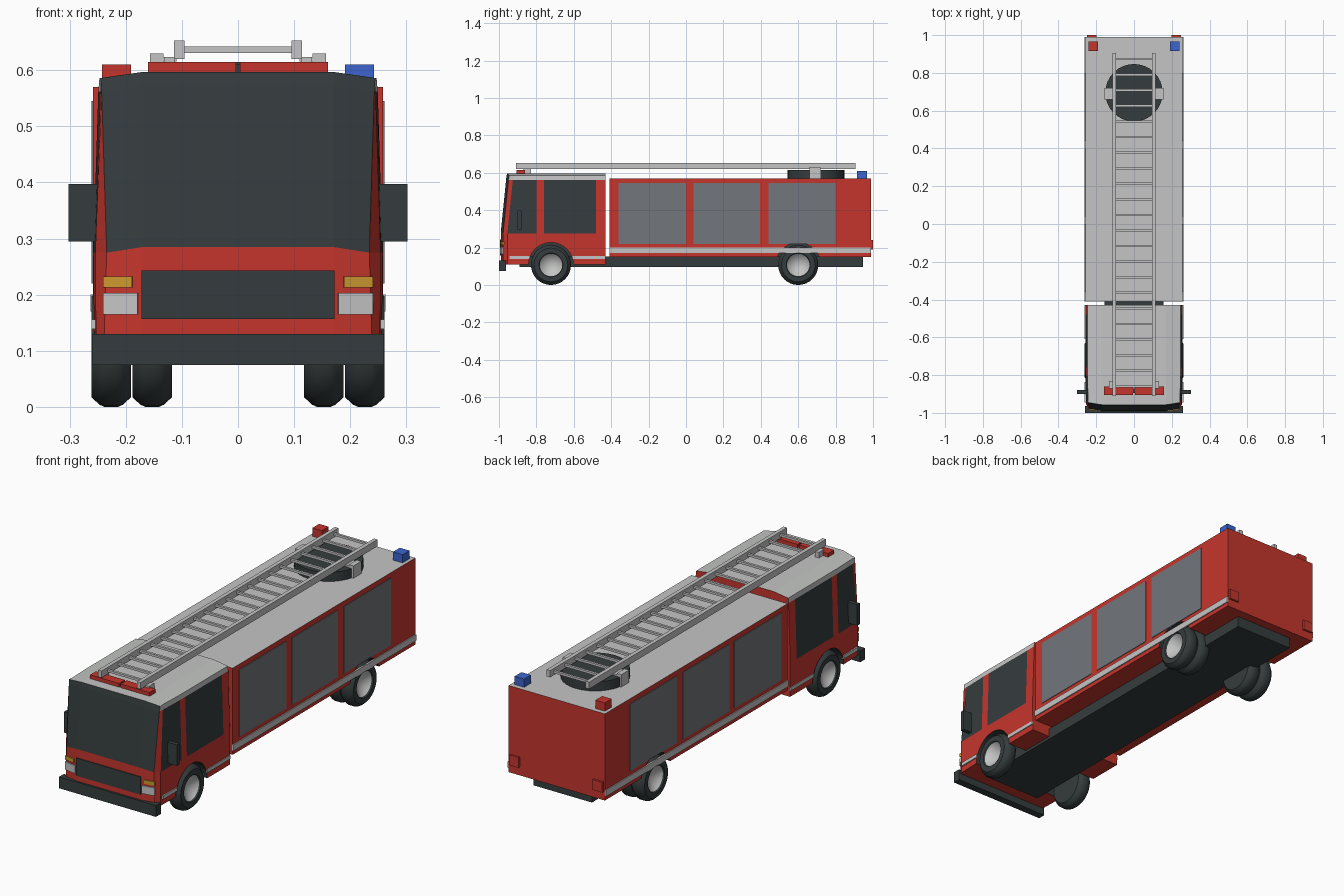
import bpy, bmesh, math
from mathutils import Matrix

cube = bpy.data.objects.get("Cube")
if cube:
    bpy.data.objects.remove(cube, do_unlink=True)


def material(name, rgb):
    m = bpy.data.materials.new(name)
    m.use_nodes = True
    m.diffuse_color = (*rgb, 1)
    bsdf = next(n for n in m.node_tree.nodes if n.type == 'BSDF_PRINCIPLED')
    bsdf.inputs["Base Color"].default_value = (*rgb, 1)
    bsdf.inputs["Roughness"].default_value = 0.7
    return m


RED = material("red_paint", (0.56, 0.036, 0.026))
GREY = material("light_grey", (0.55, 0.56, 0.55))
DARK = material("dark_grey", (0.036, 0.046, 0.047))
SHUTTER = material("shutter_grey", (0.17, 0.18, 0.20))
BLUE = material("beacon_blue", (0.045, 0.13, 0.62))
AMBER = material("amber", (0.60, 0.31, 0.027))
PAINT = [RED, GREY, DARK]      # slot order shared by cab, body and cutters


def finish(name, bm, mats):
    bmesh.ops.recalc_face_normals(bm, faces=bm.faces)
    mesh = bpy.data.meshes.new(name)
    bm.to_mesh(mesh)
    bm.free()
    for m in mats:
        mesh.materials.append(m)
    ob = bpy.data.objects.new(name, mesh)
    bpy.context.collection.objects.link(ob)
    return ob


def box(name, x, y, z, mats, turn=0):
    """Box spanning the given (low, high) ranges, turned about its own z axis."""
    bm = bmesh.new()
    mid = [sum(r) / 2 for r in (x, y, z)]
    size = [r[1] - r[0] for r in (x, y, z)]
    mat = Matrix.Translation(mid) @ Matrix.Rotation(turn, 4, 'Z') @ Matrix.Diagonal((*size, 1))
    bmesh.ops.create_cube(bm, size=1, matrix=mat)
    return finish(name, bm, mats)


def pair(name, x, y, z, mats, turn=0):
    """The same box on the left (+x) and the right (-x)."""
    box("left_" + name, x, y, z, mats, turn)
    box("right_" + name, (-x[1], -x[0]), y, z, mats, -turn)


def cylinder(name, r, depth, matrix, mats, slot=0, sides=32):
    bm = bmesh.new()
    bmesh.ops.create_cone(bm, cap_ends=True, segments=sides, radius1=r, radius2=r,
                          depth=depth, matrix=matrix)
    for f in bm.faces:
        f.material_index = slot
    return finish(name, bm, mats)


def smooth(ob):
    bpy.ops.object.select_all(action='DESELECT')
    ob.select_set(True)
    bpy.context.view_layer.objects.active = ob
    bpy.ops.object.shade_smooth_by_angle(angle=math.radians(28))


AXLE_Z, FRONT_Y, REAR_Y = 0.107, -0.722, 0.6


def cut_arches(ob, y):
    for side in (1, -1):
        mat = Matrix.Translation((side * 0.21, y, AXLE_Z)) @ Matrix.Rotation(math.pi / 2, 4, 'Y')
        cutter = cylinder("arch_cutter", 0.12, 0.2, mat, PAINT, 2)
        cutter.hide_render = True
        mod = ob.modifiers.new("arch", 'BOOLEAN')
        mod.object = cutter
        mod.operation = 'DIFFERENCE'
        mod.solver = 'EXACT'
        bpy.context.view_layer.objects.active = ob
        bpy.ops.object.modifier_apply(modifier=mod.name)
        bpy.data.objects.remove(cutter, do_unlink=True)


# Cab: stacked outlines, windows chosen by column and row
def outline(bm, z, front, corner, side, crown):
    half = [(0.17, front, crown), (corner, front + 0.012, 0), (side * 0.985, front + 0.035, 0)]
    half += [(side, y, 0) for y in (-0.80, -0.76, -0.48, -0.43)]
    half += [(0.17, -0.43, crown)]
    pts = half + [(-x, y, c) for x, y, c in reversed(half)]
    return [bm.verts.new((x, y, z + c)) for x, y, c in pts]


bm = bmesh.new()
rings = [outline(bm, *row) for row in (
    (0.11, -0.99, 0.239, 0.257, 0),
    (0.275, -0.99, 0.234, 0.258, 0.01),
    (0.562, -0.961, 0.243, 0.249, 0.01),
    (0.586, -0.957, 0.245, 0.247, 0.011))]
count = len(rings[0])
for row in range(3):
    for i in range(count):
        j = (i + 1) % count
        f = bm.faces.new((rings[row][i], rings[row][j], rings[row + 1][j], rings[row + 1][i]))
        col = min(i, count - 2 - i) if i < count - 1 else -1   # mirrored column
        if row and col in (-1, 0):
            f.material_index = 2                               # windscreen
        elif row == 1 and col in (2, 4):
            f.material_index = 2                               # side windows
        elif row == 2 and 1 <= col <= 5:
            f.material_index = 1                               # roof edge
bm.faces.new(rings[0])
top = rings[-1]
for verts in (top[:8], top[8:], [top[0], top[7], top[8], top[15]]):
    bm.faces.new(verts).material_index = 1
cab = finish("cab", bm, PAINT)
cut_arches(cab, FRONT_Y)

# Equipment body with a grey roof
body = box("equipment_body", (-0.258, 0.258), (-0.41, 0.99), (0.15, 0.57), PAINT)
for f in body.data.polygons:
    f.material_index = 1 if f.normal.z > 0.5 else 0
cut_arches(body, REAR_Y)

# Chassis and bumper
box("chassis", (-0.157, 0.157), (-0.89, 0.945), (0.096, 0.151), [DARK])
box("front_bumper", (-0.26, 0.26), (-1.0, -0.963), (0.075, 0.13), [DARK])

# Side shutters and stripes
for n, (a, b) in enumerate(((-0.36, 0.0), (0.04, 0.395), (0.44, 0.80))):
    pair(f"shutter_{n + 1}", (0.254, 0.261), (a, b), (0.22, 0.545), [SHUTTER])
pair("body_stripe", (0.254, 0.263), (-0.41, 0.99), (0.17, 0.20), [GREY])
pair("cab_stripe_front", (0.253, 0.261), (-0.945, -0.836), (0.139, 0.156), [GREY])
pair("cab_stripe_rear", (0.253, 0.261), (-0.608, -0.43), (0.139, 0.156), [GREY])

# Grille, lamps and mirrors
box("grille", (-0.172, 0.172), (-0.994, -0.986), (0.157, 0.243), [DARK])
pair("headlight", (0.178, 0.24), (-0.989, -0.980), (0.165, 0.203), [GREY], 0.17)
pair("indicator", (0.188, 0.24), (-0.987, -0.978), (0.213, 0.232), [AMBER], 0.17)
pair("mirror", (0.24, 0.302), (-0.90, -0.88), (0.295, 0.397), [DARK])
pair("tail_light", (0.198, 0.25), (0.985, 1.0), (0.19, 0.24), [RED])

# Roof lights
pair("light_bar", (0.004, 0.16), (-0.905, -0.86), (0.592, 0.615), [RED])
box("light_bar_joint", (-0.005, 0.005), (-0.895, -0.87), (0.592, 0.61), [DARK])
box("left_beacon", (0.191, 0.242), (0.915, 0.967), (0.565, 0.61), [BLUE])
box("right_beacon", (-0.242, -0.191), (0.915, 0.967), (0.565, 0.61), [RED])

# Turntable, ladder and their brackets
smooth(cylinder("turntable", 0.152, 0.05, Matrix.Translation((0, 0.695, 0.59)), [DARK]))
pair("turntable_post", (0.133, 0.157), (0.66, 0.72), (0.565, 0.63), [GREY])
pair("turntable_link", (0.11, 0.137), (0.66, 0.72), (0.616, 0.624), [GREY])
pair("ladder_rest", (0.112, 0.132), (-0.87, -0.83), (0.59, 0.624), [GREY])
pair("ladder_rail", (0.095, 0.114), (-0.91, 0.905), (0.62, 0.653), [GREY])
for n in range(22):
    y = 0.873 - n * 0.0825
    box(f"ladder_rung_{n + 1}", (-0.1, 0.1), (y - 0.006, y + 0.006), (0.631, 0.642), [GREY])


# Wheels: a turned profile of (radius, offset) with a sunken pale hub
def wheel(name, x, y):
    side = 1 if x > 0 else -1
    profile = [(0, -0.035), (0.09, -0.035), (0.103, -0.021), (0.107, -0.012), (0.107, 0.012),
               (0.103, 0.021), (0.09, 0.035), (0.064, 0.035), (0.06, 0.028), (0, -0.012)]
    bm = bmesh.new()
    verts = [bm.verts.new((o, 0, r)) for r, o in profile]
    edges = [bm.edges.new(p) for p in zip(verts, verts[1:])]
    bmesh.ops.spin(bm, geom=verts + edges, axis=(1, 0, 0), cent=(0, 0, 0),
                   angle=2 * math.pi, steps=32)
    bmesh.ops.remove_doubles(bm, verts=bm.verts, dist=0.0005)
    for f in bm.faces:
        mid = f.calc_center_median()
        if mid.x > -0.03 and math.hypot(mid.y, mid.z) < 0.0615:
            f.material_index = 1
    bm.transform(Matrix.Translation((x, y, AXLE_Z)) @ Matrix.Diagonal((side, 1, 1, 1)))
    smooth(finish(name, bm, [DARK, GREY]))


for label, side in (("left", 1), ("right", -1)):
    wheel(f"{label}_front_wheel", side * 0.226, FRONT_Y)
    wheel(f"{label}_rear_outer_wheel", side * 0.226, REAR_Y)
    wheel(f"{label}_rear_inner_wheel", side * 0.153, REAR_Y)
